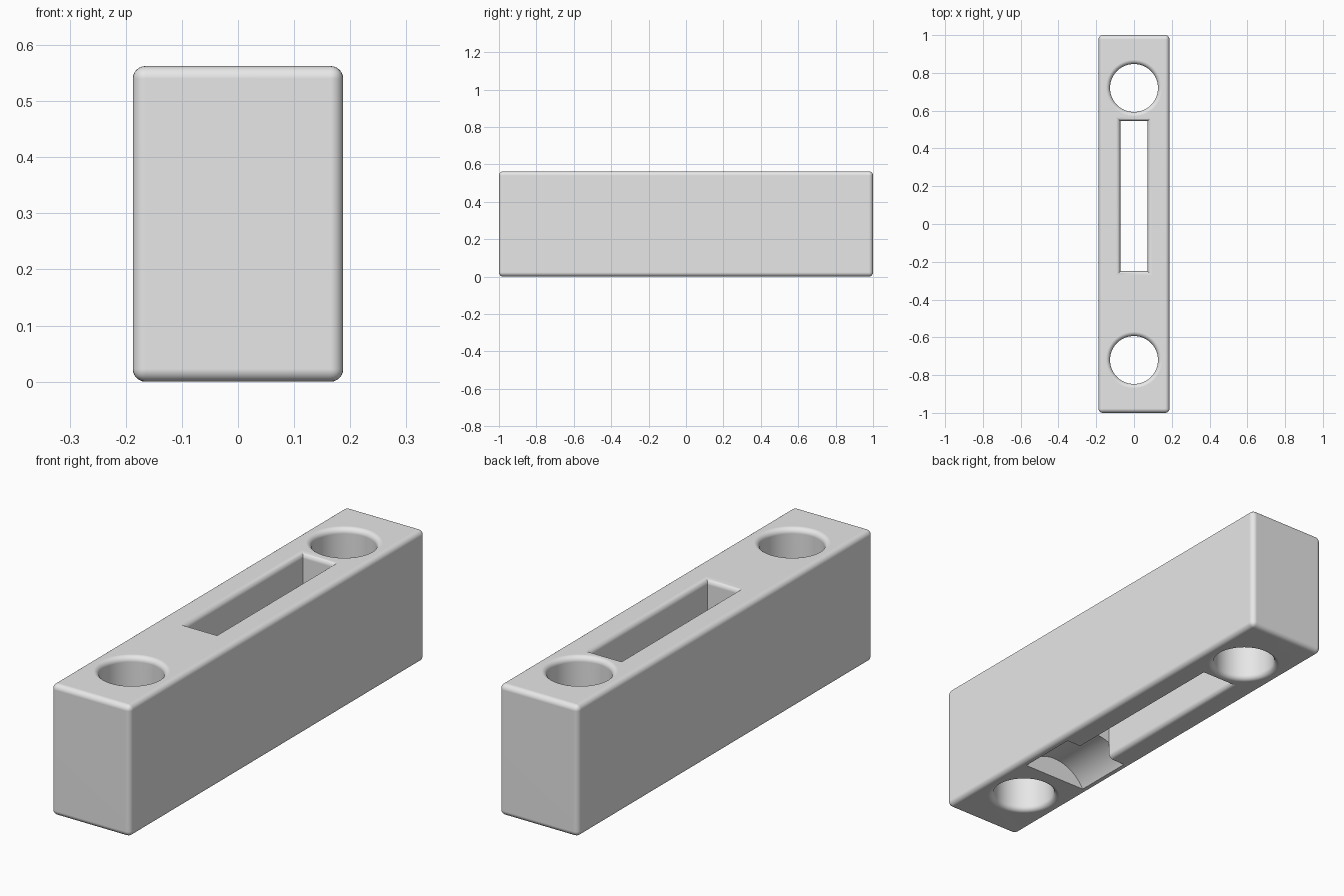
import bpy
import bmesh
import math

if "Cube" in bpy.data.objects:
    bpy.data.objects.remove(bpy.data.objects["Cube"], do_unlink=True)

W, L, H = 0.375, 2.0, 0.5625      # block size
R = 0.0225                        # rounding radius of every rim
STEPS = 6

grey = bpy.data.materials.new("light grey")
grey.use_nodes = True
grey.diffuse_color = (0.8, 0.8, 0.8, 1)
grey.node_tree.nodes["Principled BSDF"].inputs["Base Color"].default_value = (0.8, 0.8, 0.8, 1)


def add_object(name, bm):
    bmesh.ops.recalc_face_normals(bm, faces=bm.faces)
    mesh = bpy.data.meshes.new(name)
    bm.to_mesh(mesh)
    bm.free()
    mesh.materials.append(grey)
    obj = bpy.data.objects.new(name, mesh)
    bpy.context.collection.objects.link(obj)
    return obj


def loft(name, rings):
    """Skin a stack of equal rings and cap both ends."""
    bm = bmesh.new()
    rows = [[bm.verts.new(p) for p in ring] for ring in rings]
    for a, b in zip(rows, rows[1:]):
        for i in range(len(a)):
            j = (i + 1) % len(a)
            bm.faces.new((a[i], a[j], b[j], b[i]))
    bm.faces.new(rows[0])
    bm.faces.new(rows[-1])
    return add_object(name, bm)


def flare():
    """Outward offset and height along a through hole with rounded rims."""
    arc = [(R * (1 - math.cos(t)), R * (1 - math.sin(t)))
           for t in (math.pi / 2 * i / STEPS for i in range(STEPS + 1))]
    # arc runs from the widest point on the surface into the straight wall
    low = [(R, -0.1)] + [(R - o, R - h) for o, h in
                         ((R * math.sin(t), R * math.cos(t))
                          for t in (math.pi / 2 * i / STEPS for i in range(STEPS + 1)))]
    low = [(R, -0.1)] + [(R - R * math.sin(t), R - R * math.cos(t))
                         for t in (math.pi / 2 * i / STEPS for i in range(STEPS + 1))]
    return low + [(o, H - h) for o, h in reversed(low)]


def flare_profile():
    """Rounded rim: full offset at the surface, none one radius deep."""
    angles = [math.pi / 2 * i / STEPS for i in range(STEPS + 1)]
    low = [(R, -0.1)] + [(R * (1 - math.sin(t)), R * (1 - math.cos(t))) for t in angles]
    return low + [(o, H - z) for o, z in reversed(low)]


def round_hole(name, y, radius, sides=64):
    turn = [2 * math.pi * i / sides for i in range(sides)]
    return loft(name, [[((radius + o) * math.cos(a), y + (radius + o) * math.sin(a), z)
                        for a in turn] for o, z in flare_profile()])


def slot(name, half, y0, y1):
    return loft(name, [[(-half - o, y0 - o, z), (half + o, y0 - o, z),
                        (half + o, y1 + o, z), (-half - o, y1 + o, z)]
                       for o, z in flare_profile()])


def groove(name, radius, axis_z, y0, y1, sides=96):
    turn = [2 * math.pi * i / sides for i in range(sides)]
    return loft(name, [[(radius * math.cos(a), y, axis_z + radius * math.sin(a))
                        for a in turn] for y in (y0, y1)])


# Rounded block
bm = bmesh.new()
bmesh.ops.create_cube(bm, size=1)
for v in bm.verts:
    v.co = (v.co.x * W, v.co.y * L, (v.co.z + 0.5) * H)
bmesh.ops.bevel(bm, geom=bm.edges[:], offset=R, segments=STEPS, profile=0.5, affect='EDGES')
block = add_object("block", bm)

# Two round holes, the long slot and the shallow arched groove underneath
cutters = [round_hole("front_hole", -0.72, 0.127),
           round_hole("back_hole", 0.72, 0.127),
           slot("slot", 0.0725, -0.25, 0.545),
           groove("groove", 0.178, -0.088, -0.52, -0.25)]
for cutter in cutters:
    cutter.hide_render = True
    cut = block.modifiers.new(cutter.name, 'BOOLEAN')
    cut.operation = 'DIFFERENCE'
    cut.solver = 'EXACT'
    cut.object = cutter

bpy.ops.object.select_all(action='DESELECT')
bpy.context.view_layer.objects.active = block
block.select_set(True)
for cutter in cutters:
    bpy.ops.object.modifier_apply(modifier=cutter.name)
for cutter in cutters:
    bpy.data.objects.remove(cutter, do_unlink=True)

# Smooth rounding with crisp slot corners and flat sides
bpy.ops.object.shade_smooth_by_angle(angle=math.radians(35))
weighted = block.modifiers.new("flat_sides", 'WEIGHTED_NORMAL')
weighted.keep_sharp = True
